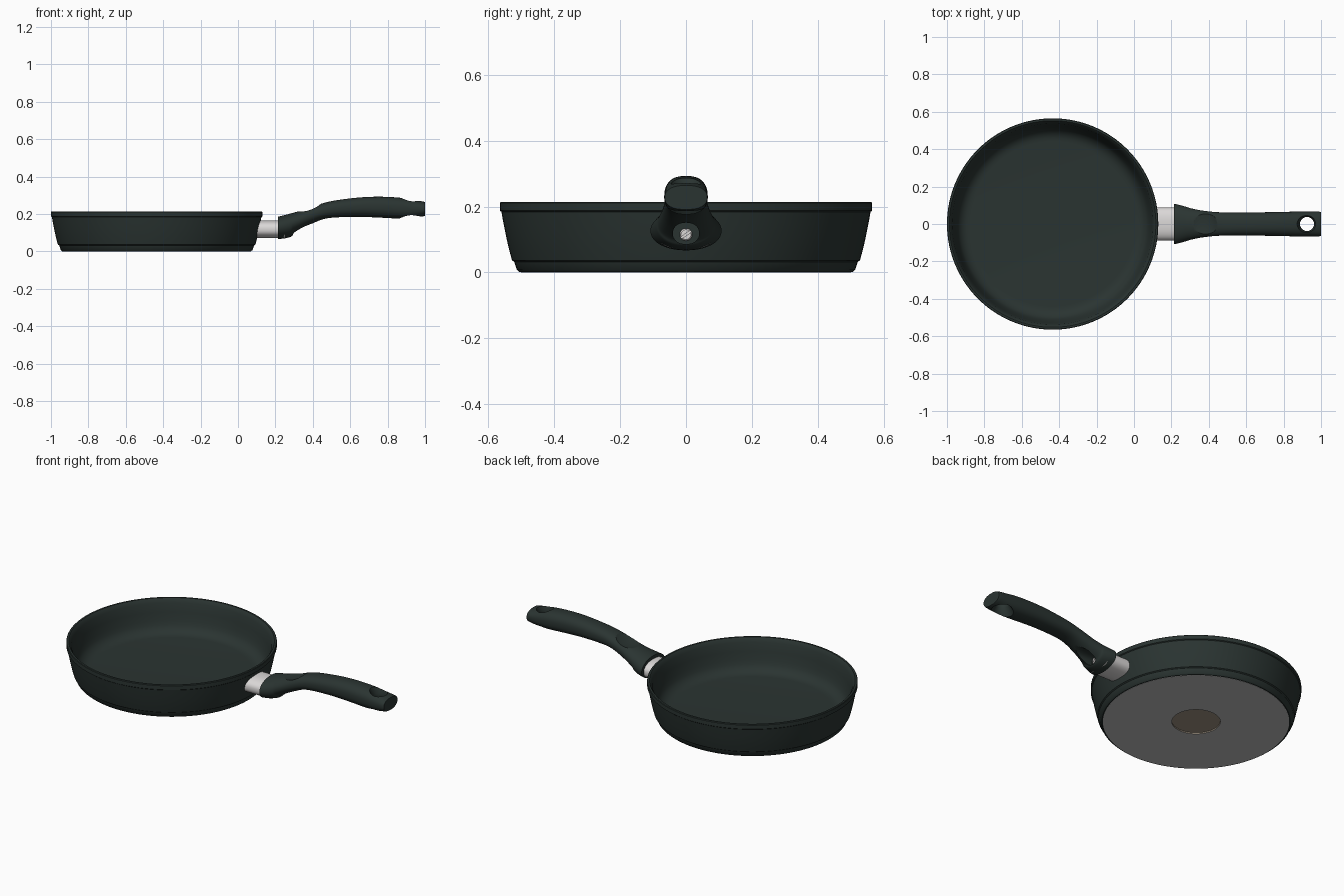
import bpy, bmesh, math
from mathutils import Matrix

if "Cube" in bpy.data.objects:
    bpy.data.objects.remove(bpy.data.objects["Cube"])

PAN_X = -0.435


def material(name, rgb):
    m = bpy.data.materials.new(name)
    m.diffuse_color = (*rgb, 1)
    m.use_nodes = True
    m.node_tree.nodes["Principled BSDF"].inputs["Base Color"].default_value = m.diffuse_color
    return m


DARK = material("dark green coating", (0.023, 0.034, 0.031))
GREY = material("grey base metal", (0.5, 0.5, 0.5))
BROWN = material("brown base centre", (0.34, 0.285, 0.22))
STEEL = material("brushed steel", (0.71, 0.69, 0.685))


def finish(name, bm, mat):
    bmesh.ops.remove_doubles(bm, verts=bm.verts, dist=1e-5)
    bmesh.ops.recalc_face_normals(bm, faces=bm.faces)
    me = bpy.data.meshes.new(name)
    bm.to_mesh(me)
    bm.free()
    ob = bpy.data.objects.new(name, me)
    bpy.context.collection.objects.link(ob)
    if mat:
        me.materials.append(mat)
    return ob


def lathe(name, profile, mat, cx=0.0, steps=128):
    bm = bmesh.new()
    vs = [bm.verts.new((cx + r, 0, z)) for r, z in profile]
    es = [bm.edges.new(p) for p in zip(vs, vs[1:])]
    bmesh.ops.spin(bm, geom=vs + es, cent=(cx, 0, 0), axis=(0, 0, 1),
                   angle=2 * math.pi, steps=steps)
    return finish(name, bm, mat)


def loft(name, stations, mat, n=48):
    """Super-ellipse sections along x: (x, top, bottom, half width, exponent)."""
    bm = bmesh.new()
    rings = []
    for x, top, bot, w, e in stations:
        ring = []
        for i in range(n):
            a = 2 * math.pi * i / n
            c, s = math.cos(a), math.sin(a)
            y = w * math.copysign(abs(c) ** (2 / e), c)
            z = (top + bot) / 2 + (top - bot) / 2 * math.copysign(abs(s) ** (2 / e), s)
            ring.append(bm.verts.new((x, y, z)))
        rings.append(ring)
    for a, b in zip(rings, rings[1:]):
        for i in range(n):
            j = (i + 1) % n
            bm.faces.new((a[i], a[j], b[j], b[i]))
    bm.faces.new(rings[0])
    bm.faces.new(rings[-1])
    return finish(name, bm, mat)


def catmull(pts, sub=4):
    out = []
    for k in range(len(pts) - 1):
        p0, p1 = pts[max(k - 1, 0)], pts[k]
        p2, p3 = pts[k + 1], pts[min(k + 2, len(pts) - 1)]
        for s in range(sub):
            t = s / sub
            out.append([0.5 * (2 * b + (c - a) * t + (2 * a - 5 * b + 4 * c - d) * t * t
                               + (3 * b - a - 3 * c + d) * t ** 3)
                        for a, b, c, d in zip(p0, p1, p2, p3)])
    return out + [list(pts[-1])]


def cut(ob, cutter):
    mod = ob.modifiers.new("cut", 'BOOLEAN')
    mod.operation = 'DIFFERENCE'
    mod.solver = 'EXACT'
    mod.object = cutter
    bpy.context.view_layer.objects.active = ob
    bpy.ops.object.modifier_apply(modifier=mod.name)
    bpy.data.objects.remove(cutter, do_unlink=True)


# Pan body: floor, inner wall, rim band, outer wall, foot
pan = lathe("pan_body", [
    (0, 0.03), (0.44, 0.03), (0.46, 0.032), (0.479, 0.039), (0.498, 0.055),
    (0.508, 0.072), (0.516, 0.095), (0.528, 0.14), (0.537, 0.19), (0.548, 0.21),
    (0.552, 0.214), (0.562, 0.214), (0.565, 0.211), (0.565, 0.188), (0.56, 0.184),
    (0.554, 0.15), (0.546, 0.11), (0.537, 0.07), (0.528, 0.037), (0.521, 0.032),
    (0.513, 0.008), (0.505, 0.001), (0.5, 0.001), (0.5, 0.012), (0, 0.012)], DARK, PAN_X)

# Metal base plate with a shallow round recess in the middle
base = lathe("base_plate", [
    (0, 0.014), (0.5, 0.014), (0.5, 0.0), (0.13, 0.0), (0.13, 0.007), (0, 0.007)],
    GREY, PAN_X)
base.data.materials.append(BROWN)
for p in base.data.polygons:
    if math.hypot(p.center.x - PAN_X, p.center.y) < 0.131 and p.center.z < 0.01:
        p.material_index = 1

# Steel ferrule between pan and handle
ferrule = loft("ferrule", [(0.099, 0.167, 0.071, 0.088, 2.4),
                           (0.25, 0.167, 0.071, 0.088, 2.4)], STEEL)

# Handle
handle = loft("handle", catmull([
    (0.215, 0.186, 0.067, 0.108, 2.1), (0.25, 0.195, 0.07, 0.1, 2.1),
    (0.285, 0.204, 0.08, 0.09, 2.1), (0.30, 0.208, 0.096, 0.085, 2.1),
    (0.34, 0.221, 0.119, 0.076, 2.1), (0.385, 0.237, 0.143, 0.069, 2.2),
    (0.45, 0.257, 0.171, 0.063, 2.3), (0.52, 0.273, 0.182, 0.061, 2.4),
    (0.65, 0.289, 0.185, 0.062, 2.4), (0.76, 0.293, 0.181, 0.064, 2.4),
    (0.86, 0.288, 0.176, 0.066, 2.4), (0.93, 0.278, 0.178, 0.066, 2.4),
    (0.985, 0.268, 0.187, 0.066, 2.4), (1.0, 0.264, 0.191, 0.064, 2.4)]), DARK)

# Hanging hole with flared mouths
cut(handle, lathe("hole_cutter", [
    (0, 0.12), (0.1, 0.12), (0.0375, 0.22), (0.0375, 0.25), (0.075, 0.34), (0, 0.34)],
    None, 0.925, 48))

# Thumb rest: shallow oval scoop on top
bm = bmesh.new()
tilt = Matrix.Rotation(-math.radians(18), 4, 'Y')
bmesh.ops.create_uvsphere(
    bm, u_segments=64, v_segments=40, radius=1,
    matrix=Matrix.Translation((0.385, 0, 0.218)) @ tilt
    @ Matrix.Translation((0, 0, 0.1)) @ Matrix.Diagonal((0.12, 0.2, 0.1, 1)))
cut(handle, finish("thumb_cutter", bm, None))

# Screw pocket under the handle
cut(handle, loft("pocket_cutter", [(0.262, 0.151, 0.086, 0.04, 2.2),
                                   (0.5, 0.151, 0.086, 0.04, 2.2)], None, 32))

# Slotted screw head
screw = loft("screw", [(0.25, 0.134, 0.096, 0.019, 2), (0.276, 0.134, 0.096, 0.019, 2),
                       (0.28, 0.13, 0.1, 0.015, 2)], STEEL, 32)
bm = bmesh.new()
bmesh.ops.create_cube(bm, size=1, matrix=Matrix.Translation((0.28, 0, 0.115))
                      @ Matrix.Rotation(math.radians(35), 4, 'X')
                      @ Matrix.Diagonal((0.012, 0.06, 0.006, 1)))
cut(screw, finish("slot_cutter", bm, None))

# Smooth shading with crisp edges
bpy.ops.object.select_all(action='DESELECT')
for ob in (pan, base, ferrule, handle, screw):
    ob.select_set(True)
bpy.context.view_layer.objects.active = pan
bpy.ops.object.shade_smooth_by_angle(angle=math.radians(32))
